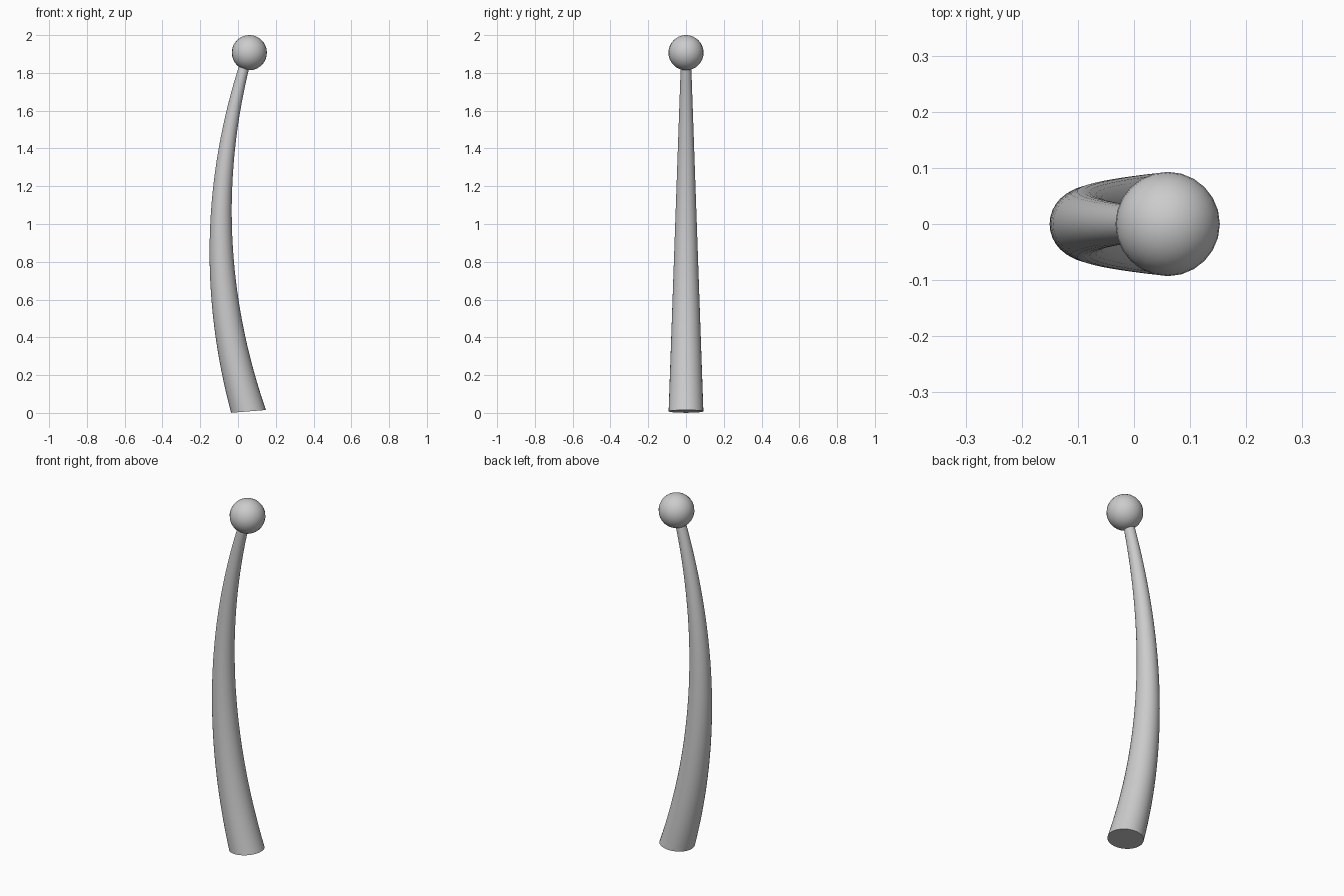
import bpy, bmesh
from math import sin, cos, pi, radians
from mathutils import Matrix

cube = bpy.data.objects.get("Cube")
if cube:
    bpy.data.objects.remove(cube, do_unlink=True)

GREY = (0.6, 0.6, 0.6, 1)
grey = bpy.data.materials.new("plain grey")
grey.use_nodes = True
grey.diffuse_color = GREY
grey.node_tree.nodes["Principled BSDF"].inputs["Base Color"].default_value = GREY


def add_object(name, bm):
    bmesh.ops.recalc_face_normals(bm, faces=bm.faces)
    mesh = bpy.data.meshes.new(name)
    bm.to_mesh(mesh)
    bm.free()
    mesh.materials.append(grey)
    obj = bpy.data.objects.new(name, mesh)
    bpy.context.collection.objects.link(obj)
    bpy.ops.object.select_all(action="DESELECT")
    obj.select_set(True)
    bpy.context.view_layer.objects.active = obj
    bpy.ops.object.shade_smooth_by_angle(angle=radians(40))


# Tapered stalk bowed sideways along a parabola, with slightly tilted rings
SIDES, RINGS = 32, 32
BASE_Z, TOP_Z = 0.008, 1.86
bm = bmesh.new()
rings = []
for i in range(RINGS + 1):
    t = i / RINGS
    z = BASE_Z + (TOP_Z - BASE_Z) * t
    u = (z - 0.96) / 0.95
    x = 0.055 - 0.145 * (1 - u * u)
    r = 0.092 - 0.065 * t
    tilt = -0.08 * u
    ring = []
    for k in range(SIDES):
        a = 2 * pi * k / SIDES
        dx = r * cos(a)
        ring.append(bm.verts.new((x + dx, r * sin(a), z + tilt * dx)))
    rings.append(ring)
for low, high in zip(rings, rings[1:]):
    for k in range(SIDES):
        n = (k + 1) % SIDES
        bm.faces.new((low[k], low[n], high[n], high[k]))
bm.faces.new(rings[0])
bm.faces.new(rings[-1])
add_object("stalk", bm)

# Round knob on the tip
bm = bmesh.new()
bmesh.ops.create_uvsphere(bm, u_segments=24, v_segments=16, radius=0.093,
                          matrix=Matrix.Translation((0.06, 0, 1.907)))
add_object("knob", bm)
